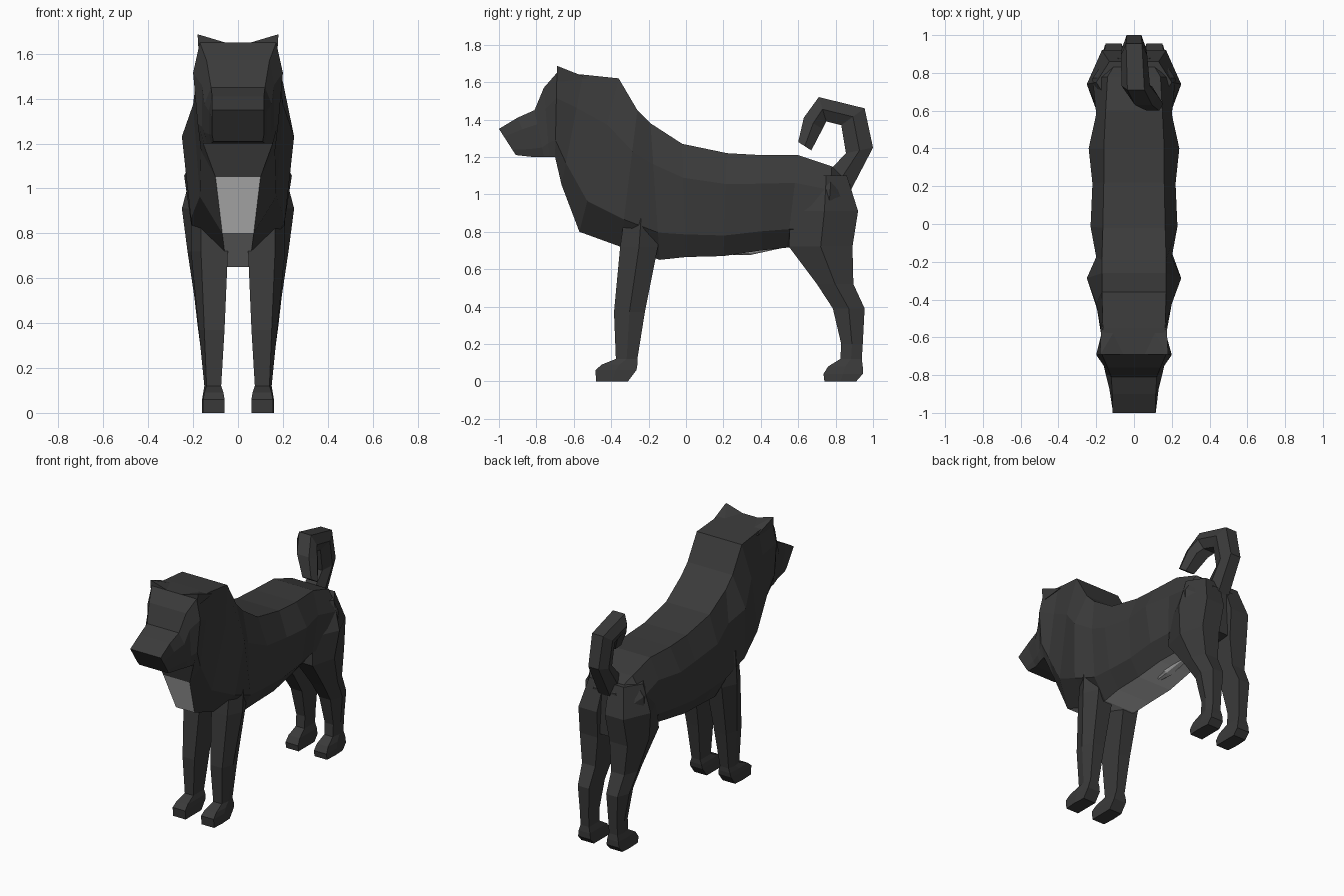
import bpy
import bmesh

cube = bpy.data.objects.get("Cube")
if cube:
    bpy.data.objects.remove(cube, do_unlink=True)


def make_material(name, value):
    mat = bpy.data.materials.new(name)
    mat.use_nodes = True
    colour = (value, value, value, 1)
    mat.diffuse_color = colour
    bsdf = mat.node_tree.nodes["Principled BSDF"]
    bsdf.inputs["Base Color"].default_value = colour
    bsdf.inputs["Roughness"].default_value = 0.9
    return mat


BLACK_FUR = make_material("black fur", 0.043)
PALE_FUR = make_material("pale fur", 0.56)


def loft(name, rings, materials, is_pale=None, mirror=False):
    """Skin a list of closed rings, cap both ends, optionally mirror over x."""
    bm = bmesh.new()
    verts = [[bm.verts.new(p) for p in ring] for ring in rings]
    count = len(rings[0])
    for i in range(len(verts) - 1):
        for j in range(count):
            k = (j + 1) % count
            face = bm.faces.new((verts[i][j], verts[i][k],
                                 verts[i + 1][k], verts[i + 1][j]))
            if is_pale and is_pale(i, j):
                face.material_index = 1
    bm.faces.new(verts[0])
    bm.faces.new(verts[-1])
    bmesh.ops.recalc_face_normals(bm, faces=bm.faces)
    mesh = bpy.data.meshes.new(name)
    bm.to_mesh(mesh)
    bm.free()
    for mat in materials:
        mesh.materials.append(mat)
    obj = bpy.data.objects.new(name, mesh)
    bpy.context.scene.collection.objects.link(obj)
    if mirror:
        obj.modifiers.new("mirror", "MIRROR").use_axis[0] = True
    return obj


def trunk_ring(y_top, z_top, y_low, z_low, *widths):
    """Slanted symmetric ring: half widths at top, shoulder, flank and bottom."""
    half = []
    for f, w in zip((0, 0.3, 0.8, 1), widths):
        half.append((w, y_top + (y_low - y_top) * f, z_top + (z_low - z_top) * f))
    return half + [(-x, y, z) for x, y, z in reversed(half)]


def leg_ring(z, front, back, inner, outer, ridge):
    """Five-sided leg ring with a ridge down its outer side."""
    middle = (front + back) / 2
    return [(inner, front, z), (outer, front, z), (ridge, middle, z),
            (outer, back, z), (inner, back, z)]


def tail_ring(x, y_out, z_out, y_in, z_in, w):
    """Six-sided ring between the outer and inner side of the curl."""
    y_mid, z_mid = (y_out + y_in) / 2, (z_out + z_in) / 2
    return [(x - w * 0.6, y_out, z_out), (x + w * 0.6, y_out, z_out),
            (x + w, y_mid, z_mid), (x + w * 0.6, y_in, z_in),
            (x - w * 0.6, y_in, z_in), (x - w, y_mid, z_mid)]


# Head, from nose to ears
head_stations = [
    (-1.0, 1.35, -.91, 1.21, .115, .115, .115, .11),
    (-.9, 1.41, -.82, 1.2, .115, .13, .13, .12),
    (-.81, 1.45, -.76, 1.2, .12, .15, .15, .14),
    (-.76, 1.57, -.73, 1.2, .14, .16, .16, .15),
    (-.69, 1.65, -.7, 1.2, .17, .2, .18, .155),
]
loft("head", [trunk_ring(*s) for s in head_stations], [BLACK_FUR])

# Neck, chest, back and rump, with a pale strip under chest and belly
body_stations = [
    (-.69, 1.65, -.7, 1.2, .17, .2, .18, .155),
    (-.55, 1.64, -.665, 1.05, .165, .17, .165, .1),
    (-.36, 1.62, -.57, .8, .17, .2, .17, .07),
    (-.26, 1.45, -.35, .72, .17, .25, .21, .06),
    (-.19, 1.38, -.14, .65, .17, .2, .2, .12),
    (-.02, 1.27, 0, .665, .165, .23, .2, .13),
    (.22, 1.22, .2, .67, .16, .22, .2, .13),
    (.4, 1.21, .4, .7, .16, .24, .2, .12),
    (.6, 1.21, .54, .715, .15, .2, .18, .1),
    (.78, 1.15, .75, .73, .14, .22, .22, .09),
    (.88, 1.05, .87, .74, .08, .15, .14, .06),
]
loft("body", [trunk_ring(*s) for s in body_stations], [BLACK_FUR, PALE_FUR],
     is_pale=lambda i, j: j == 3 and 1 <= i <= 7)

# Small tuft at the rear of the belly
tuft_stations = [
    (.25, .7, .25, .675, .02, .02, .02, .01),
    (.34, .72, .34, .675, .04, .04, .03, .02),
    (.52, .74, .5, .71, .03, .03, .02, .01),
]
loft("belly_tuft", [trunk_ring(*s) for s in tuft_stations], [PALE_FUR])

# Pointed ears on the front corners of the head
ear_base = [(.04, -.69, 1.645), (.175, -.69, 1.6), (.172, -.52, 1.62), (.1, -.56, 1.635)]
ear_tip = [(.18 + dx, -.69 + dy, 1.685) for dx, dy in
           ((-.006, 0), (0, 0), (0, .006), (-.006, .006))]
loft("ears", [ear_base, ear_tip], [BLACK_FUR], mirror=True)

# Front legs, from sole to shoulder
front_leg = [
    (0, -.48, -.31, .06, .155, .16),
    (.06, -.485, -.265, .06, .155, .16),
    (.09, -.45, -.26, .065, .15, .155),
    (.12, -.375, -.26, .075, .14, .15),
    (.37, -.385, -.22, .06, .15, .175),
    (.72, -.352, -.15, .045, .165, .21),
    (.95, -.32, -.15, .05, .165, .21),
]
loft("front_legs", [leg_ring(*s) for s in front_leg], [BLACK_FUR], mirror=True)

# Hind legs, from sole over hock and thigh to hip
hind_leg = [
    (0, .74, .91, .06, .155, .16),
    (.04, .735, .945, .06, .155, .16),
    (.08, .76, .945, .065, .15, .155),
    (.12, .825, .94, .075, .14, .15),
    (.2, .83, .945, .075, .14, .155),
    (.39, .785, .955, .065, .15, .18),
    (.52, .7, .895, .06, .16, .195),
    (.72, .55, .89, .045, .18, .225),
    (.91, .56, .92, .03, .17, .25),
    (1.1, .64, .86, .02, .13, .2),
]
loft("hind_legs", [leg_ring(*s) for s in hind_leg], [BLACK_FUR], mirror=True)

# Tail curling up, forward and over to its left
tail_stations = [
    (0, .88, 1.02, .76, 1.12, .07),
    (0, 1.0, 1.25, .855, 1.22, .065),
    (0, .955, 1.46, .83, 1.37, .07),
    (.01, .71, 1.52, .75, 1.39, .075),
    (.05, .63, 1.41, .73, 1.35, .075),
    (.1, .6, 1.28, .67, 1.235, .055),
]
loft("tail", [tail_ring(*s) for s in tail_stations], [BLACK_FUR])
